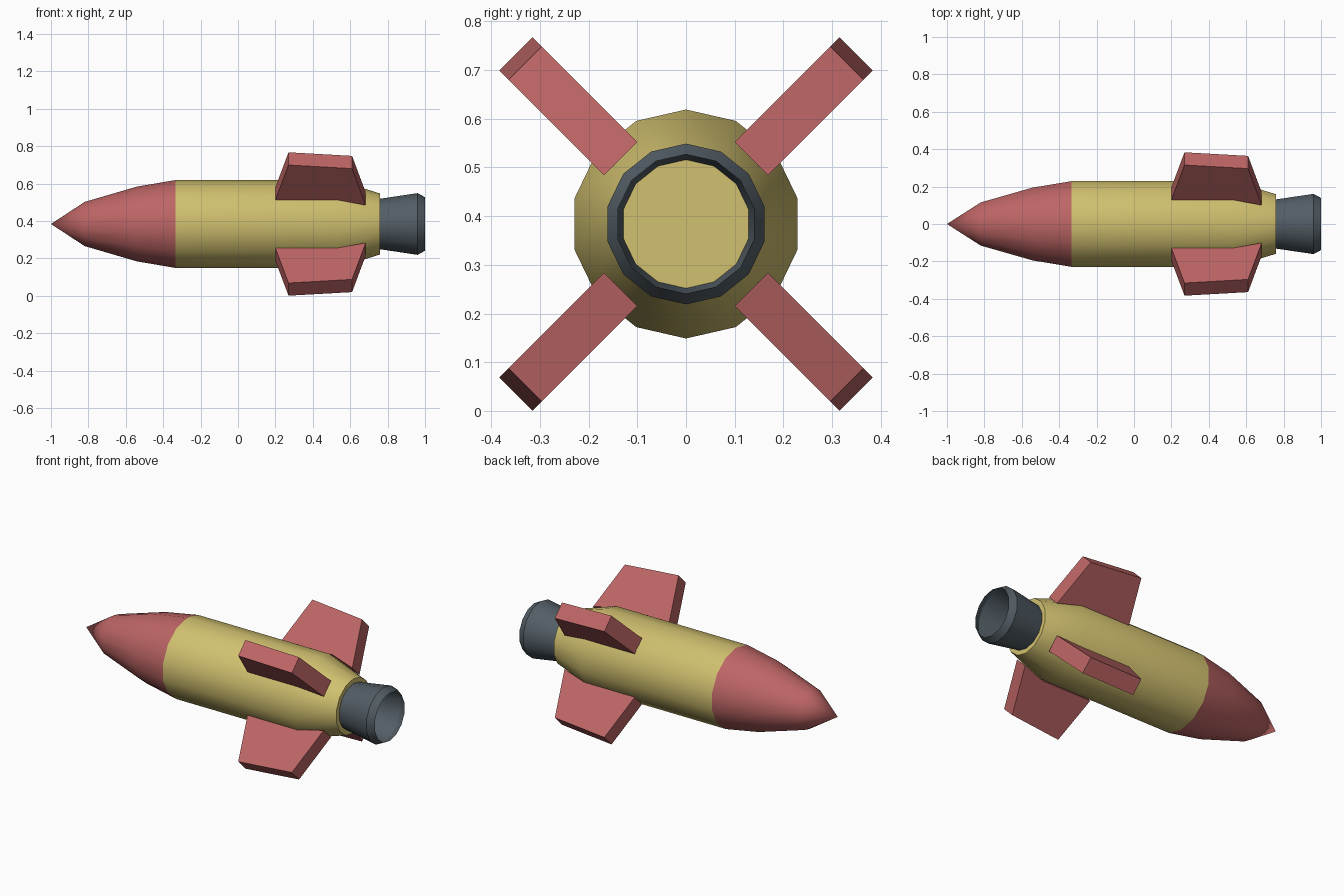
import bpy, bmesh, math
from mathutils import Vector

if "Cube" in bpy.data.objects:
    bpy.data.objects.remove(bpy.data.objects["Cube"], do_unlink=True)

SIDES = 14
AXIS_Z = 0.384


def material(name, rgb):
    mat = bpy.data.materials.new(name)
    mat.use_nodes = True
    mat.diffuse_color = (*rgb, 1)
    mat.node_tree.nodes["Principled BSDF"].inputs["Base Color"].default_value = (*rgb, 1)
    return mat


red = material("muted_red", (0.51, 0.13, 0.13))
yellow = material("sand_yellow", (0.64, 0.53, 0.16))
grey = material("slate_grey", (0.085, 0.11, 0.13))


def finish(name, bm, mat, smooth):
    mesh = bpy.data.meshes.new(name)
    bm.to_mesh(mesh)
    bm.free()
    mesh.materials.append(mat)
    obj = bpy.data.objects.new(name, mesh)
    obj.location.z = AXIS_Z
    bpy.context.collection.objects.link(obj)
    if smooth:
        bpy.ops.object.select_all(action="DESELECT")
        obj.select_set(True)
        bpy.context.view_layer.objects.active = obj
        bpy.ops.object.shade_smooth_by_angle(angle=math.radians(32))
    return obj


def lathe(name, profile, mat, cap_end=False):
    """Turn (x, radius) points around the long axis."""
    bm = bmesh.new()
    rings = []
    for x, r in profile:
        ring = []
        for k in range(SIDES):
            a = math.tau * k / SIDES
            ring.append(bm.verts.new((x, r * math.sin(a), r * math.cos(a))))
        rings.append(ring)
    for a, b in zip(rings, rings[1:]):
        for k in range(SIDES):
            n = (k + 1) % SIDES
            bm.faces.new((a[k], b[k], b[n], a[n]))
    if cap_end:
        bm.faces.new(rings[-1][::-1])
    bmesh.ops.remove_doubles(bm, verts=bm.verts, dist=0.0001)
    return finish(name, bm, mat, True)


def fin(name, outline, thickness, angle, mat):
    """Extrude an (x, radius) outline across a radial direction."""
    out = Vector((0, math.cos(angle), math.sin(angle)))
    side = Vector((0, -math.sin(angle), math.cos(angle))) * thickness
    bm = bmesh.new()
    verts = [bm.verts.new(Vector((x, 0, 0)) + out * r - side / 2) for x, r in outline]
    face = bm.faces.new(verts)
    new = bmesh.ops.extrude_face_region(bm, geom=[face])["geom"]
    bmesh.ops.translate(bm, vec=side, verts=[v for v in new if isinstance(v, bmesh.types.BMVert)])
    bmesh.ops.recalc_face_normals(bm, faces=bm.faces)
    return finish(name, bm, mat, False)


# Nose cone, fuselage and hollow exhaust nozzle
lathe("nose_cone", [(-1, 0), (-0.82, 0.118), (-0.54, 0.2), (-0.333, 0.235)], red)
lathe("fuselage", [(-0.333, 0.235), (0.53, 0.235), (0.76, 0.163)], yellow, cap_end=True)
lathe("exhaust_nozzle", [(0.76, 0.135), (0.96, 0.165), (1, 0.143),
                         (0.96, 0.162), (0.76, 0.132)], grey)

# Four diagonal tail fins
FIN = [(0.2, 0.23), (0.27, 0.494), (0.61, 0.467), (0.683, 0.19), (0.53, 0.23)]
for i, label in enumerate(("back_upper", "front_upper", "front_lower", "back_lower")):
    fin(label + "_fin", FIN, 0.096, math.radians(45 + 90 * i), red)
